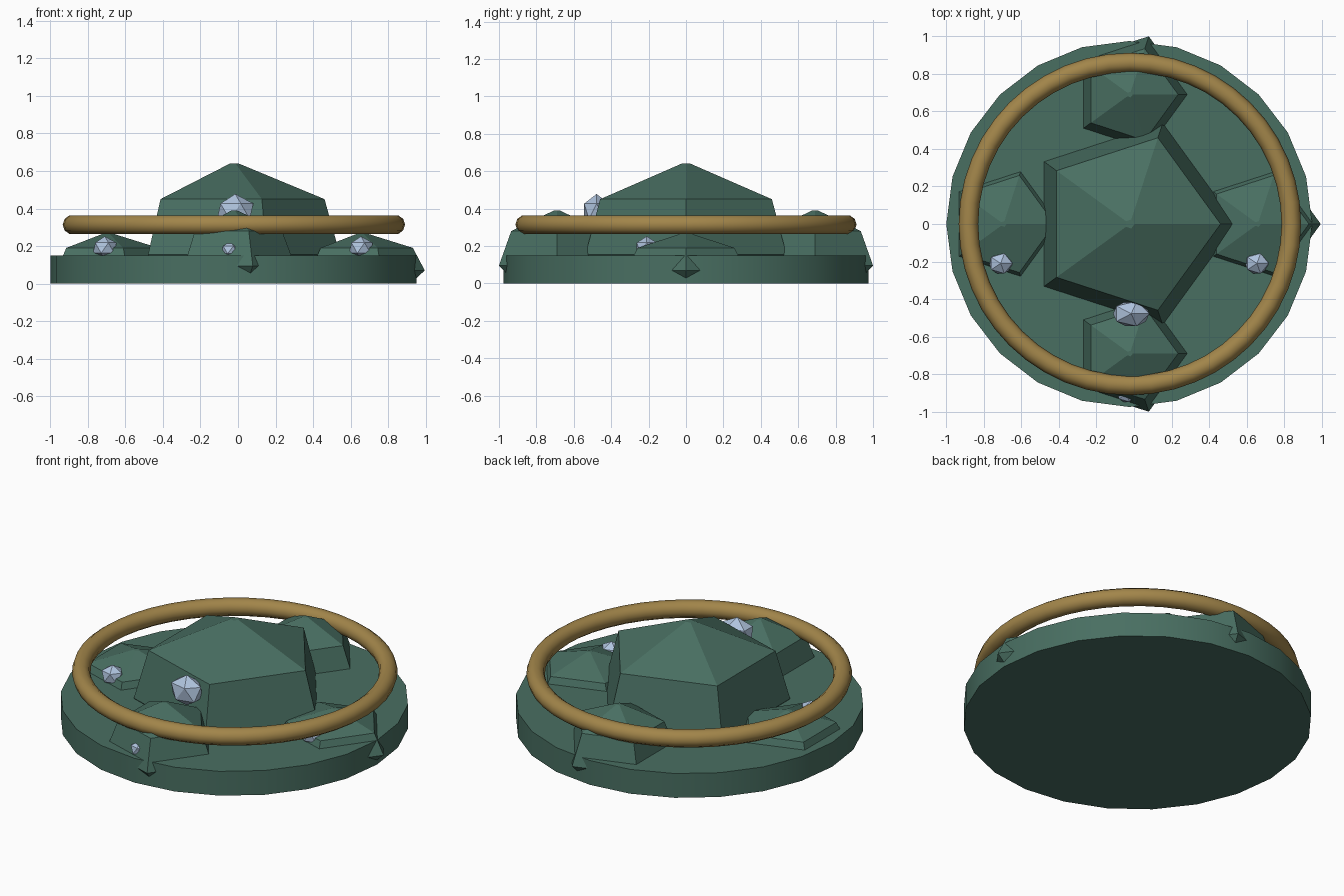
import bpy, bmesh, math

if "Cube" in bpy.data.objects:
    bpy.data.objects.remove(bpy.data.objects["Cube"])


def material(name, rgb):
    m = bpy.data.materials.new(name)
    m.diffuse_color = (*rgb, 1)
    m.use_nodes = True
    m.node_tree.nodes["Principled BSDF"].inputs["Base Color"].default_value = m.diffuse_color
    return m


STONE = material("green_stone", (0.066, 0.158, 0.121))
GOLD = material("old_gold", (0.36, 0.235, 0.068))
CRYSTAL = material("pale_blue_crystal", (0.43, 0.55, 0.73))
CX = -0.022  # shared axis of the dais


def add_mesh(name, bm, mat, loc, smooth=False):
    bmesh.ops.recalc_face_normals(bm, faces=bm.faces)
    me = bpy.data.meshes.new(name)
    bm.to_mesh(me)
    bm.free()
    me.materials.append(mat)
    if smooth:
        me.polygons.foreach_set("use_smooth", [True] * len(me.polygons))
        me.set_sharp_from_angle(angle=math.radians(30))
    ob = bpy.data.objects.new(name, me)
    ob.location = loc
    bpy.context.collection.objects.link(ob)
    return ob


def stacked(name, profile, sides, loc, smooth=False):
    """Polygonal solid from (radius, height) rings, one corner facing +x."""
    bm = bmesh.new()
    rings = []
    for r, z in profile:
        angles = [2 * math.pi * i / sides for i in range(sides)]
        rings.append([bm.verts.new((r * math.cos(a), r * math.sin(a), z)) for a in angles])
    for low, high in zip(rings, rings[1:]):
        for i in range(sides):
            j = (i + 1) % sides
            bm.faces.new((low[i], low[j], high[j], high[i]))
    bm.faces.new(rings[0])
    bm.faces.new(rings[-1])
    return add_mesh(name, bm, STONE, loc, smooth)


# Round base
stacked("base_disc", [(0.975, 0), (0.975, 0.15)], 24, (-0.025, 0, 0), True)

# Five-sided rocks, partly sunk into the base
stacked("central_rock", [(0.48, 0.03), (0.565, 0.155), (0.483, 0.45), (0.025, 0.64)], 5, (CX, 0, 0))
for side, y in (("front", -0.69), ("back", 0.69)):
    stacked(side + "_rock", [(0.25, 0.02), (0.326, 0.095), (0.257, 0.28), (0.016, 0.39)],
            5, (CX, y, 0))
for side, x in (("left", -0.695), ("right", 0.66)):
    stacked(side + "_rock", [(0.27, 0.01), (0.335, 0.07), (0.272, 0.19), (0.016, 0.27)],
            5, (x, 0, 0))

# Floating ring
bpy.ops.mesh.primitive_torus_add(major_segments=48, minor_segments=10, major_radius=0.86,
                                 minor_radius=0.052, location=(CX, 0, 0.314))
ring = bpy.context.object
ring.name = "gold_ring"
ring.data.materials.append(GOLD)
bpy.ops.object.shade_smooth_by_angle(angle=math.radians(50))

# Crystals: name, centre, half sizes
for name, loc, size in (
    ("central_crystal", (-0.015, -0.478, 0.385), (0.108, 0.078, 0.093)),
    ("left_crystal", (-0.71, -0.21, 0.19), (0.07, 0.063, 0.062)),
    ("right_crystal", (0.655, -0.21, 0.19), (0.07, 0.063, 0.062)),
    ("front_crystal", (-0.04, -0.905, 0.18), (0.055, 0.05, 0.045)),
):
    bm = bmesh.new()
    bmesh.ops.create_icosphere(bm, subdivisions=1, radius=1)
    bmesh.ops.scale(bm, vec=size, verts=bm.verts)
    add_mesh(name, bm, CRYSTAL, loc)
